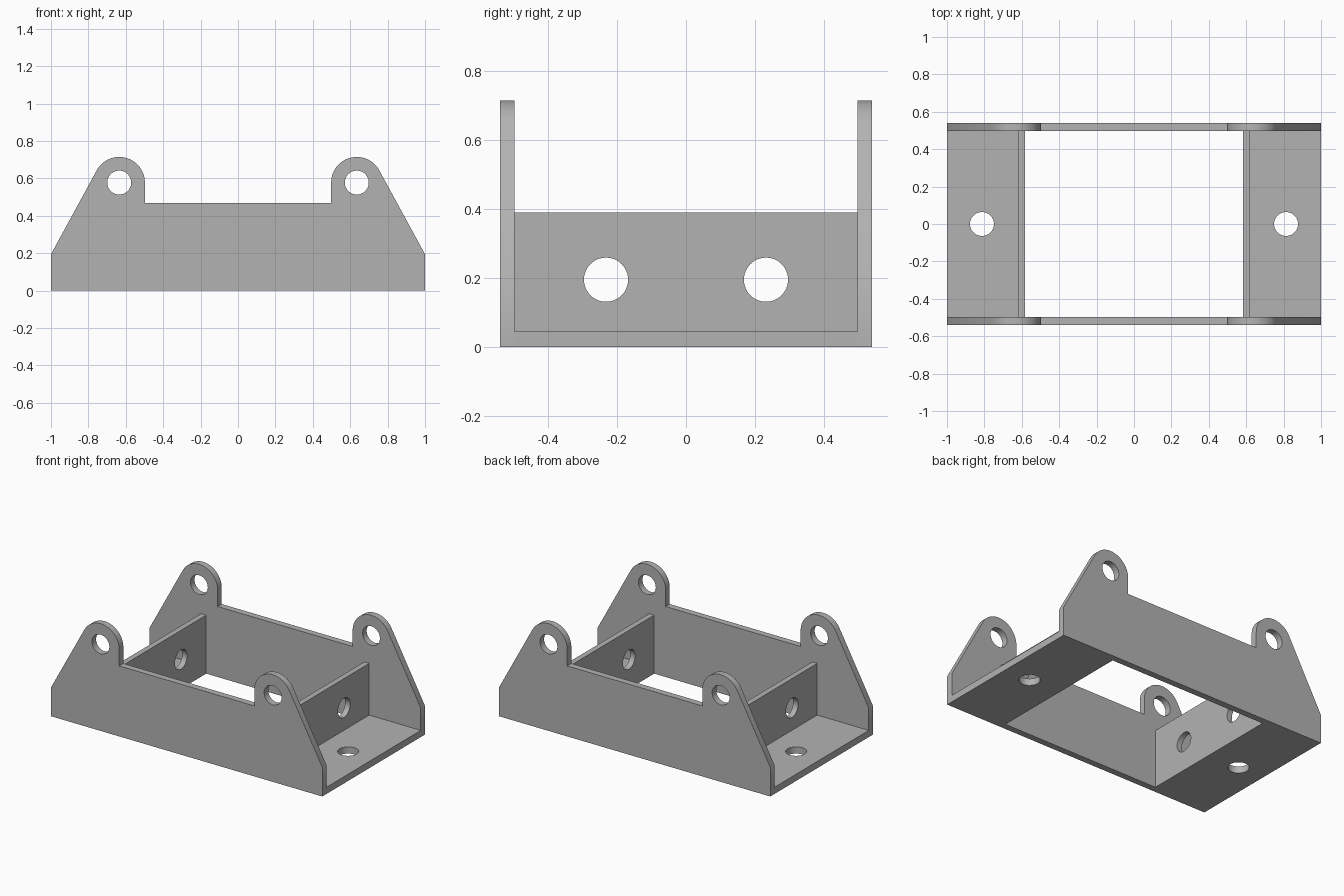
import bpy, bmesh
from math import pi, sin, cos, atan2, acos, hypot, radians
from mathutils import Matrix, Vector

cube = bpy.data.objects.get("Cube")
if cube:
    bpy.data.objects.remove(cube, do_unlink=True)

# Single metal colour
grey = bpy.data.materials.new("plain grey")
grey.use_nodes = True
colour = (0.45, 0.45, 0.45, 1)
grey.diffuse_color = colour
grey.node_tree.nodes["Principled BSDF"].inputs["Base Color"].default_value = colour


def arc(cx, cy, r, start, end, steps):
    return [(cx + r * cos(start + (end - start) * i / steps),
             cy + r * sin(start + (end - start) * i / steps)) for i in range(steps + 1)]


def circle(cx, cy, r):
    return arc(cx, cy, r, 0, 2 * pi, 48)[:-1]


def plate(name, outline, holes, thickness, matrix):
    """Flat outline with round holes, thickened evenly about its own plane."""
    curve = bpy.data.curves.new(name, 'CURVE')
    curve.dimensions, curve.fill_mode = '2D', 'BOTH'
    curve.extrude = thickness / 2
    for loop in [outline] + [circle(*h) for h in holes]:
        spline = curve.splines.new('POLY')
        spline.points.add(len(loop) - 1)
        for point, (u, v) in zip(spline.points, loop):
            point.co = (u, v, 0, 1)
        spline.use_cyclic_u = True
    helper = bpy.data.objects.new(name + " outline", curve)
    bpy.context.collection.objects.link(helper)
    graph = bpy.context.evaluated_depsgraph_get()
    mesh = bpy.data.meshes.new_from_object(helper.evaluated_get(graph))
    bpy.data.objects.remove(helper, do_unlink=True)

    bm = bmesh.new()
    bm.from_mesh(mesh)
    bmesh.ops.remove_doubles(bm, verts=bm.verts, dist=0.0001)
    bm.transform(matrix)
    bmesh.ops.recalc_face_normals(bm, faces=bm.faces)
    bm.to_mesh(mesh)
    bm.free()
    mesh.name = name
    mesh.materials.clear()
    mesh.materials.append(grey)
    obj = bpy.data.objects.new(name, mesh)
    bpy.context.collection.objects.link(obj)
    bpy.ops.object.select_all(action='DESELECT')
    obj.select_set(True)
    bpy.context.view_layer.objects.active = obj
    bpy.ops.object.shade_smooth_by_angle(angle=radians(30))
    return obj


def rectangle(u0, u1, v0, v1):
    return [(u0, v0), (u1, v0), (u1, v1), (u0, v1)]


# Main sizes
half_width, inner = 0.54, 0.497
wall = half_width - inner
lug_x, lug_z, lug_r, hole_r = 0.635, 0.578, 0.137, 0.064
shoulder, rail = 0.195, 0.47
floor_top, web_in, web_out, web_top = 0.045, 0.583, 0.62, 0.39

# Side plate profile: sloped end running tangent into a round lug
dx, dz = 1 - lug_x, shoulder - lug_z
tangent = atan2(dz, dx) + acos(lug_r / hypot(dx, dz))
right_half = [(1, 0), (1, shoulder)]
right_half += arc(lug_x, lug_z, lug_r, tangent, pi, 32)
right_half += [(lug_x - lug_r, rail)]
profile = right_half + [(-x, z) for x, z in reversed(right_half)]
lug_holes = [(s * lug_x, lug_z, hole_r) for s in (-1, 1)]

for name, side in (("front_side_plate", -1), ("back_side_plate", 1)):
    stand = Matrix.Translation((0, side * (inner + wall / 2), 0)) @ Matrix.Rotation(pi / 2, 4, 'X')
    plate(name, profile, lug_holes, wall, stand)

# Floor and upright web at each end
for name, side in (("right", -1), ("left", 1)):
    ends = sorted((side * web_in, side))
    plate(name + "_floor", rectangle(*ends, -inner, inner), [(side * 0.813, 0, hole_r)],
          floor_top, Matrix.Translation((0, 0, floor_top / 2)))
    # Axes cycled so the outline lies in the y-z plane
    turn = Matrix(((0, 0, 1, 0), (1, 0, 0, 0), (0, 1, 0, 0), (0, 0, 0, 1)))
    plate(name + "_web", rectangle(-inner, inner, floor_top, web_top),
          [(s * 0.232, 0.195, hole_r) for s in (-1, 1)], web_out - web_in,
          Matrix.Translation((side * (web_in + web_out) / 2, 0, 0)) @ turn)
